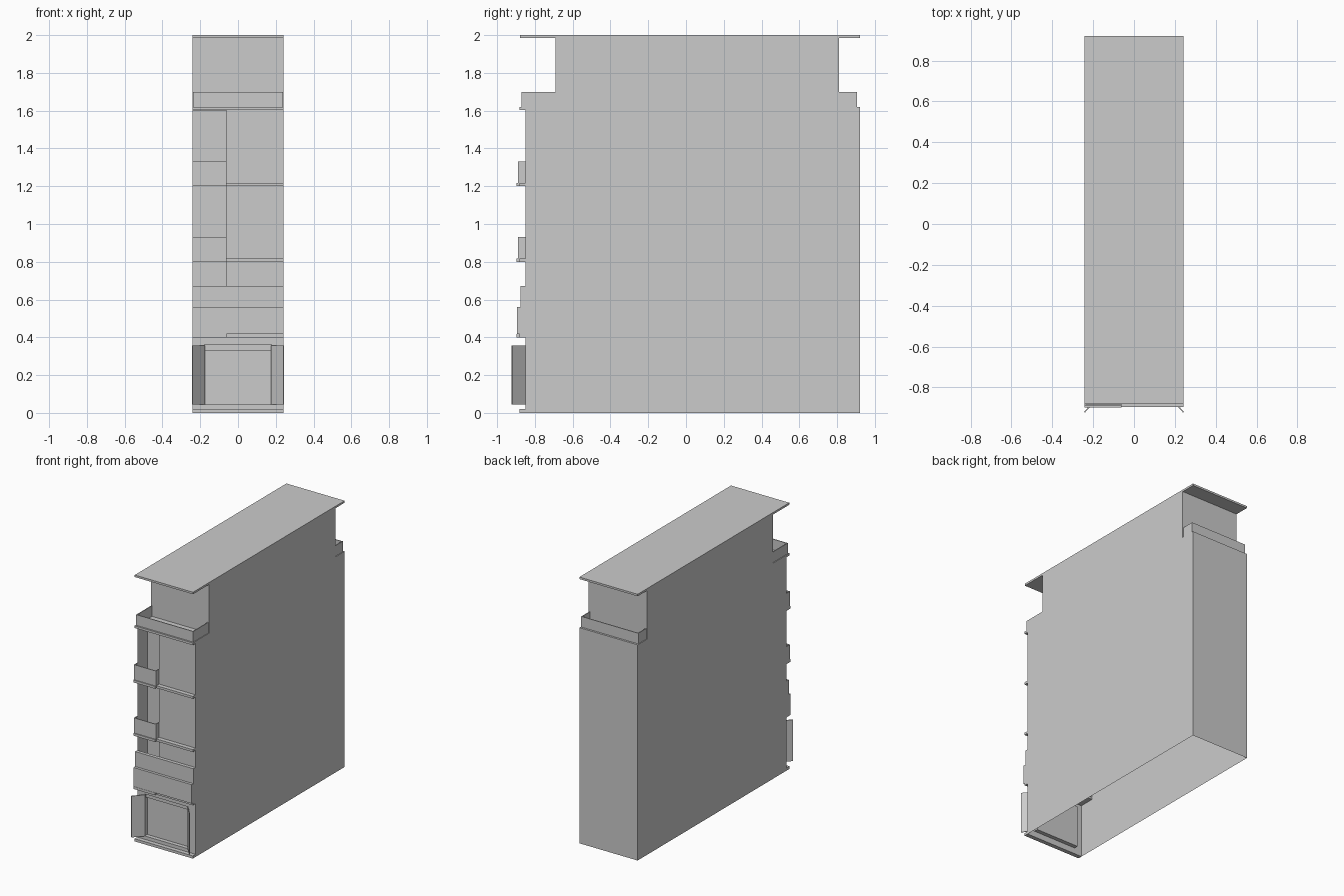
import bpy, bmesh
from mathutils import Vector

if "Cube" in bpy.data.objects:
    bpy.data.objects.remove(bpy.data.objects["Cube"])

W = 0.242        # half width of the house
FRONT = -0.85    # facade plane
SPLIT = -0.06    # right edge of the recessed balconies


def mesh_object(name, bm):
    bmesh.ops.recalc_face_normals(bm, faces=bm.faces)
    me = bpy.data.meshes.new(name)
    bm.to_mesh(me)
    bm.free()
    ob = bpy.data.objects.new(name, me)
    bpy.context.collection.objects.link(ob)
    return ob


def box(name, x0, x1, y0, y1, z0, z1):
    bm = bmesh.new()
    bmesh.ops.create_cube(bm, size=1)
    for v in bm.verts:
        v.co = Vector(((x0 + x1) / 2 + v.co.x * (x1 - x0),
                       (y0 + y1) / 2 + v.co.y * (y1 - y0),
                       (z0 + z1) / 2 + v.co.z * (z1 - z0)))
    return mesh_object(name, bm)


def prism(name, pts, axis, a, b):
    """Extrude a 2D profile along x (profile in y,z) or z (profile in x,y)."""
    def place(p, t):
        return (t, *p) if axis == 'x' else (*p, t)
    bm = bmesh.new()
    face = bm.faces.new([bm.verts.new(place(p, a)) for p in pts])
    ext = bmesh.ops.extrude_face_region(bm, geom=[face])
    shift = Vector((b - a, 0, 0) if axis == 'x' else (0, 0, b - a))
    bmesh.ops.translate(bm, vec=shift,
                        verts=[v for v in ext['geom'] if isinstance(v, bmesh.types.BMVert)])
    return mesh_object(name, bm)


def parapet(name, x0, x1, y_out, y_in, z0, z1, t=0.006):
    """U-shaped railing: outer panel at y_out with returns running to y_in."""
    s = t if y_in > y_out else -t
    pts = [(x0, y_in), (x0, y_out), (x1, y_out), (x1, y_in),
           (x1 - t, y_in), (x1 - t, y_out + s), (x0 + t, y_out + s), (x0 + t, y_in)]
    return prism(name, pts, 'z', z0, z1)


# Stepped house body, from the side profile
body = prism("house_body", [(FRONT, 0), (0.92, 0), (0.92, 1.62), (0.81, 1.62),
                            (0.81, 1.985), (-0.69, 1.985), (-0.69, 1.62), (FRONT, 1.62)],
             'x', -W, W)

# Balcony recesses and doorway cut into the front
cutters = [box("recess_cutter", -W + 0.003, SPLIT, -0.95, -0.735, z, z + 0.38)
           for z in (0.42, 0.82, 1.22)]
cutters.append(box("doorway_cutter", -0.18, 0.18, -0.95, -0.82, 0.045, 0.36))
bpy.context.view_layer.objects.active = body
for c in cutters:
    c.hide_render = True
    mod = body.modifiers.new("cut", 'BOOLEAN')
    mod.operation = 'DIFFERENCE'
    mod.solver = 'EXACT'
    mod.object = c
    bpy.ops.object.modifier_apply(modifier=mod.name)
for c in cutters:
    bpy.data.objects.remove(c)

# Open underside
bm = bmesh.new()
bm.from_mesh(body.data)
under = [f for f in bm.faces if all(v.co.z < 0.001 for v in f.verts)]
bmesh.ops.delete(bm, geom=under, context='FACES')
bm.to_mesh(body.data)
bm.free()

# Roof slab
box("roof_slab", -W, W, -0.88, 0.92, 1.985, 2.0)

# Floor bands across the facade, deeper under the balconies
for i, z in enumerate((0.40, 0.80, 1.20)):
    box(f"floor_band_{i}", SPLIT, W, -0.882, FRONT, z, z + 0.018)
    box(f"balcony_slab_{i}", -W, SPLIT, -0.897, FRONT, z, z + 0.018)
box("terrace_band", -W, W, -0.882, FRONT, 1.603, 1.62)
box("ground_sill", -W, W, -0.882, FRONT, 0, 0.02)
box("first_floor_slab", -W + 0.002, W - 0.002, -0.849, -0.735, 0.402, 0.418)

# Balcony and terrace parapets
for i, z in enumerate((0.818, 1.218)):
    parapet(f"balcony_parapet_{i}", -W, SPLIT, -0.89, FRONT, z, z + 0.113)
parapet("front_terrace_parapet", -W + 0.005, W - 0.005, -0.87, -0.69, 1.62, 1.70)
parapet("rear_terrace_parapet", -W + 0.005, W - 0.005, 0.905, 0.81, 1.62, 1.70)

# Full-width stepped panels above the doorway
box("lower_facade_panel", -W, W, -0.895, FRONT, 0.418, 0.56)
box("upper_facade_panel", -W, W, -0.875, FRONT, 0.56, 0.672)

# Lintel inside the doorway
box("door_lintel", -0.18, 0.18, -0.835, -0.82, 0.33, 0.36)

# Pair of door leaves swung open at an angle
for side, s in (("left", -1), ("right", 1)):
    prism(f"{side}_door_leaf",
          [(s * 0.176, -0.851), (s * 0.24, -0.923), (s * 0.244, -0.919), (s * 0.18, -0.847)],
          'z', 0.045, 0.356)
